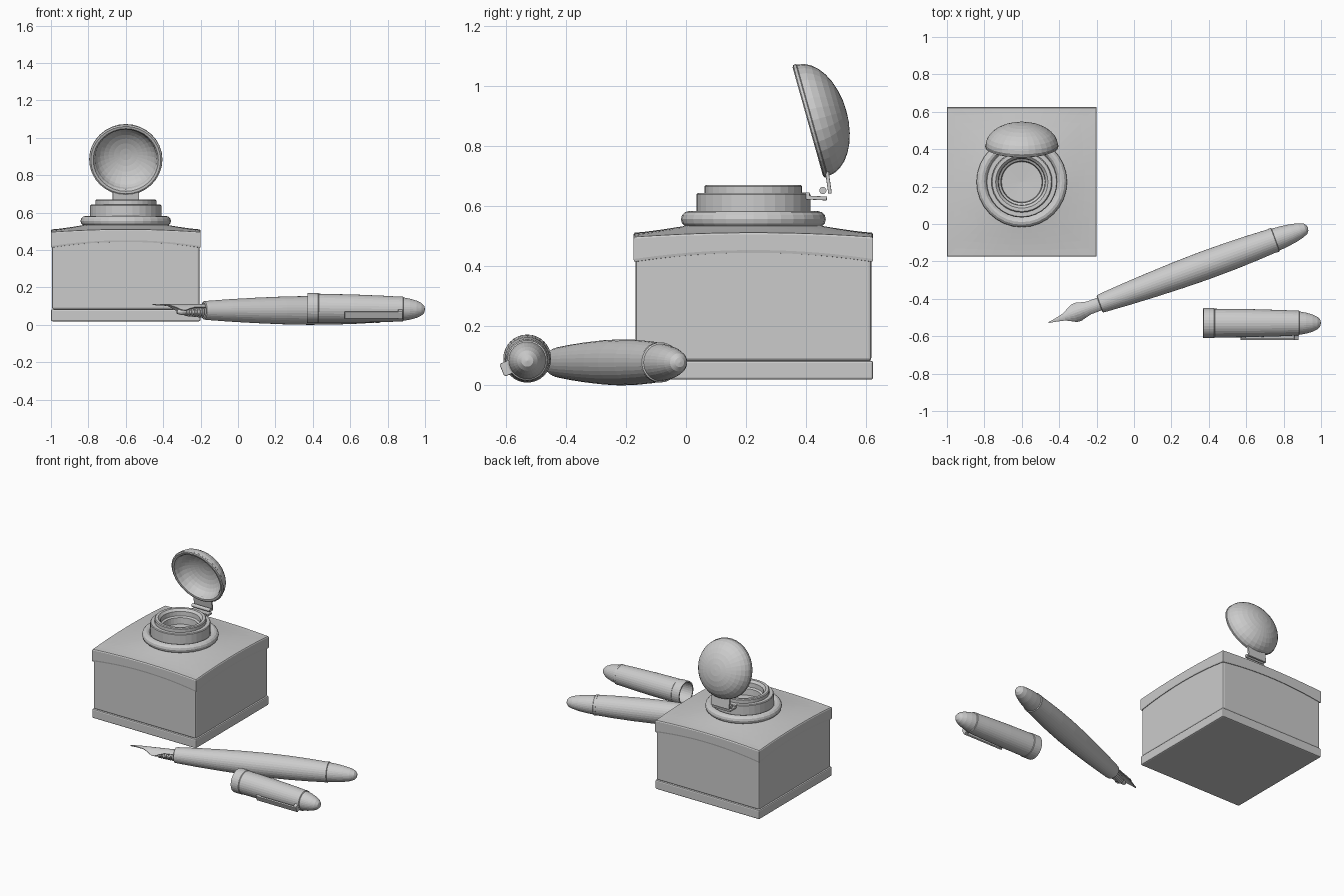
import bpy, bmesh
from math import sin, cos, pi, radians
from mathutils import Vector, Matrix

if "Cube" in bpy.data.objects:
    bpy.data.objects.remove(bpy.data.objects["Cube"])

CX, CY = -0.6, 0.225          # inkwell centre


def finish(name, bm):
    bmesh.ops.remove_doubles(bm, verts=bm.verts, dist=1e-5)
    bmesh.ops.recalc_face_normals(bm, faces=bm.faces)
    me = bpy.data.meshes.new(name)
    bm.to_mesh(me)
    bm.free()
    ob = bpy.data.objects.new(name, me)
    bpy.context.collection.objects.link(ob)
    return ob


def loft(name, loops, closed=True, cap_ends=False):
    """Skin a list of equally long point loops."""
    bm = bmesh.new()
    rows = [[bm.verts.new(p) for p in lp] for lp in loops]
    n = len(rows[0])
    for a, b in zip(rows, rows[1:]):
        for i in range(n if closed else n - 1):
            j = (i + 1) % n
            bm.faces.new((a[i], a[j], b[j], b[i]))
    if cap_ends:
        bm.faces.new(rows[0])
        bm.faces.new(rows[-1])
    return finish(name, bm)


def revolve(name, profile, origin, axis=(0, 0, 1), segs=32):
    """Turn (radius, height) points around an axis."""
    m = Matrix.Translation(origin) @ Vector(axis).to_track_quat('Z', 'Y').to_matrix().to_4x4()
    return loft(name, [[m @ Vector((r * cos(2 * pi * i / segs), r * sin(2 * pi * i / segs), h))
                        for i in range(segs)] for r, h in profile])


def box(name, centre, size, bevel=0.0, rot=None):
    bm = bmesh.new()
    bmesh.ops.create_cube(bm, size=1)
    bmesh.ops.scale(bm, vec=size, verts=bm.verts)
    if bevel:
        bmesh.ops.bevel(bm, geom=bm.edges[:], offset=bevel, segments=2, profile=0.5, affect='EDGES')
    if rot:
        bm.transform(rot)
    bmesh.ops.translate(bm, vec=centre, verts=bm.verts)
    return finish(name, bm)


# Inkwell plinth and body
box("inkwell_plinth", (CX, CY, 0.051), (0.8, 0.8, 0.064), 0.008)
box("inkwell_body", (CX, CY, 0.27), (0.788, 0.788, 0.376), 0.010)

# Arched cover: square skirt blending to a circle under the ring
N = 64


def cover_loop(half, z0, arch, blend=0.0, zc=0.535, rc=0.215):
    pts = []
    for i in range(N):
        a = 2 * pi * i / N
        c, s = cos(a), sin(a)
        big, small = max(abs(c), abs(s)), min(abs(c), abs(s))
        z = z0 + arch * (1 - (small / big) ** 2)
        sq = Vector((c * half / big, s * half / big, z))
        p = sq.lerp(Vector((c * rc, s * rc, zc)), blend)
        p.z = z + (zc - z) * blend ** 1.25
        pts.append(p + Vector((CX, CY, 0)))
    return pts


loops = [cover_loop(0.385, 0.413, 0.030), cover_loop(0.398, 0.413, 0.030),
         cover_loop(0.400, 0.422, 0.030), cover_loop(0.400, 0.490, 0.014),
         cover_loop(0.396, 0.496, 0.014)]
loops += [cover_loop(0.396, 0.496, 0.014, k / 6) for k in range(1, 7)]
loft("inkwell_cover", loops)

# Ring, collar and neck with the ink hole
ring = [(0.215 + 0.027 * cos(a), 0.555 + 0.027 * sin(a))
        for a in [2 * pi * k / 12 for k in range(13)]]
revolve("neck_ring", ring, (CX, CY, 0))
revolve("collar", [(0.19, 0.54), (0.19, 0.638), (0.186, 0.643), (0.16, 0.643)], (CX, CY, 0))
revolve("neck", [(0.163, 0.63), (0.163, 0.665), (0.158, 0.67), (0.140, 0.67), (0.126, 0.655),
                 (0.124, 0.625), (0.112, 0.618), (0.108, 0.575), (0, 0.57)], (CX, CY, 0))

# Open domed lid
arc = [k * pi / 16 for k in range(9)]
lid = [(0.193 * sin(a), 0.118 * cos(a)) for a in arc]
lid += [(0.196, -0.003), (0.195, -0.012), (0.187, -0.016), (0.174, -0.014), (0.168, -0.004)]
lid += [(0.165 * sin(a), 0.098 * cos(a)) for a in reversed(arc)]
revolve("lid", lid, (CX, 0.422, 0.885), (0, 0.963, 0.27))

# Hinge: lid strap, pin and bracket
box("hinge_strap", (CX, 0.475, 0.683), (0.14, 0.012, 0.085), 0.002, Matrix.Rotation(radians(8), 4, 'X'))
revolve("hinge_pin", [(0, -0.07), (0.012, -0.07), (0.012, 0.07), (0, 0.07)],
        (CX, 0.457, 0.651), (1, 0, 0), 16)
box("hinge_bracket", (CX, 0.433, 0.626), (0.14, 0.075, 0.013), 0.002, Matrix.Rotation(radians(-3), 4, 'X'))
box("hinge_foot", (CX, 0.398, 0.636), (0.14, 0.03, 0.016), 0.002)

# Pen barrel, laid at an angle
ang = radians(20.1)
P0 = Vector((-0.185, -0.428, 0.077))
D = Vector((cos(ang), sin(ang), 0))
revolve("pen_barrel", [(0, 0.004), (0.030, 0.004), (0.042, 0), (0.049, 0.004), (0.051, 0.02), (0.060, 0.15),
                       (0.068, 0.30), (0.074, 0.45), (0.077, 0.60), (0.0755, 0.75),
                       (0.071, 0.88), (0.065, 0.99), (0, 0.99)], P0, D)
revolve("pen_end", [(0, 0.985), (0.067, 0.985), (0.067, 1.0), (0.062, 1.003), (0.058, 1.05),
                    (0.051, 1.10), (0.041, 1.145), (0.030, 1.172), (0.016, 1.184), (0, 1.187)], P0, D)

# Nib: curved sheet with a waist, shoulders and a long point
SIDE = Vector((-sin(ang), cos(ang), 0))
widths = [(-0.02, 0.034), (0.03, 0.034), (0.06, 0.034), (0.09, 0.041), (0.12, 0.049), (0.145, 0.047),
          (0.17, 0.034), (0.20, 0.019), (0.245, 0.009), (0.29, 0.002)]
rows = []
for d, w in widths:
    rows.append([P0 - D * d + SIDE * (w * u) + Vector((0, 0, 0.031 - 13 * (w * u) ** 2))
                 for u in [k / 4 - 1 for k in range(9)]])
nib = loft("nib", rows, closed=False)
mod = nib.modifiers.new("thickness", 'SOLIDIFY')
mod.thickness = 0.006
mod.offset = 0

# Finned feed under the nib
feed = [(0, -0.01)]
for k in range(7):
    r, d = 0.031 - 0.0013 * k, 0.005 + 0.015 * k
    feed += [(r - 0.008, d), (r, d), (r, d + 0.008), (r - 0.008, d + 0.008)]
feed += [(0.017, 0.125), (0.010, 0.15), (0, 0.155)]
revolve("nib_feed", feed, P0 + Vector((0, 0, -0.008)), -D, 24)

# Hollow cap lying beside the pen
C0 = Vector((0.37, -0.53, 0.09))
AX = Vector((1, 0, -0.012)).normalized()
revolve("pen_cap", [(0, 0.45), (0.055, 0.45), (0.071, 0.0), (0.079, 0.0), (0.080, 0.004), (0.080, 0.058),
                    (0.077, 0.062), (0.075, 0.25), (0.070, 0.42), (0.066, 0.505), (0, 0.505)], C0, AX)
revolve("cap_nose", [(0, 0.50), (0.067, 0.50), (0.067, 0.512), (0.062, 0.515), (0.056, 0.55),
                     (0.046, 0.585), (0.034, 0.61), (0.020, 0.625), (0, 0.63)], C0, AX)

# Clip on the front lower side of the cap
tilt = radians(23)
out = Vector((0, -cos(tilt), -sin(tilt)))
rot = Matrix.Rotation(tilt, 4, 'X')
box("cap_clip", Vector((0.725, -0.53, 0.086)) + out * 0.086, (0.31, 0.012, 0.040), 0.003, rot)
box("clip_root", Vector((0.868, -0.53, 0.086)) + out * 0.072, (0.024, 0.034, 0.046), 0.003, rot)
box("clip_tip", Vector((0.585, -0.53, 0.086)) + out * 0.078, (0.022, 0.012, 0.030), 0.003, rot)
